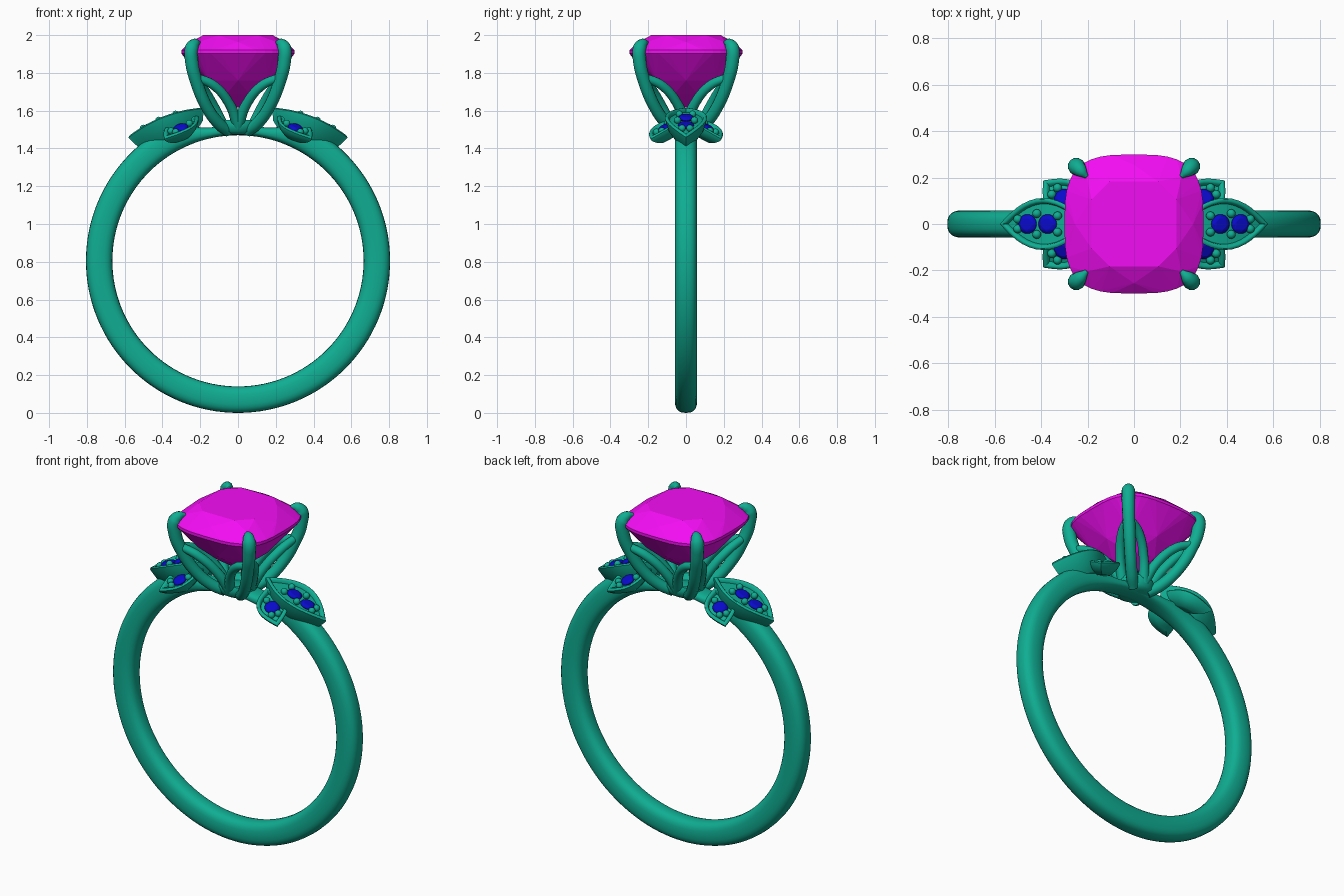
import bpy, bmesh
from math import sin, cos, pi, radians
from mathutils import Vector, Matrix

if "Cube" in bpy.data.objects:
    bpy.data.objects.remove(bpy.data.objects["Cube"])


def material(name, rgb):
    m = bpy.data.materials.new(name)
    m.diffuse_color = (*rgb, 1)
    m.use_nodes = True
    m.node_tree.nodes["Principled BSDF"].inputs["Base Color"].default_value = m.diffuse_color
    return m


METAL = material("teal_metal", (0.005, 0.42, 0.29))
PINK = material("magenta_gem", (0.9, 0.004, 0.9))
BLUE = material("blue_gem", (0.003, 0.003, 0.6))


def finish(bm, name, mat, smooth=None):
    bmesh.ops.recalc_face_normals(bm, faces=bm.faces)
    me = bpy.data.meshes.new(name)
    bm.to_mesh(me)
    bm.free()
    me.materials.append(mat)
    ob = bpy.data.objects.new(name, me)
    bpy.context.collection.objects.link(ob)
    if smooth:
        bpy.ops.object.select_all(action='DESELECT')
        ob.select_set(True)
        bpy.context.view_layer.objects.active = ob
        bpy.ops.object.shade_smooth_by_angle(angle=radians(smooth))
    return ob


def bridge(bm, a, b):
    n = len(a)
    for i in range(n):
        bm.faces.new((a[i], a[(i + 1) % n], b[(i + 1) % n], b[i]))


def spow(v, e):
    return (1 if v >= 0 else -1) * abs(v) ** e


# Faceted stone: convex hull of staggered rings (count, stagger, scale, z)
def gem(name, mat, rings, radius, power, matrix):
    bm = bmesh.new()
    for n, stagger, s, z in rings:
        for i in range(n):
            a = 2 * pi * (i + stagger) / n
            bm.verts.new((radius * s * spow(cos(a), 2 / power),
                          radius * s * spow(sin(a), 2 / power), z))
    res = bmesh.ops.convex_hull(bm, input=bm.verts)
    loose = [g for g in res["geom_interior"] if isinstance(g, bmesh.types.BMVert)]
    bmesh.ops.delete(bm, geom=loose, context='VERTS')
    bm.transform(matrix)
    return finish(bm, name, mat)


# Swept tube through points (x, y, z, radius)
def tube(name, pts):
    cu = bpy.data.curves.new(name, 'CURVE')
    cu.dimensions = '3D'
    cu.bevel_depth = 1
    cu.bevel_resolution = 4
    cu.use_fill_caps = True
    cu.resolution_u = 8
    sp = cu.splines.new('BEZIER')
    sp.bezier_points.add(len(pts) - 1)
    for p, (x, y, z, r) in zip(sp.bezier_points, pts):
        p.co = (x, y, z)
        p.radius = r
        p.handle_left_type = p.handle_right_type = 'AUTO'
    cu.materials.append(METAL)
    ob = bpy.data.objects.new(name, cu)
    bpy.context.collection.objects.link(ob)
    bpy.ops.object.select_all(action='DESELECT')
    ob.select_set(True)
    bpy.context.view_layer.objects.active = ob
    bpy.ops.object.convert(target='MESH')
    bpy.ops.object.shade_smooth_by_angle(angle=radians(60))


# Band: rounded section, thinning under the setting
bm = bmesh.new()
rows = []
for k in range(128):
    phi = 2 * pi * k / 128
    off = abs((phi + pi) % (2 * pi) - pi)
    f = min(1, max(0, (off - radians(10)) / radians(22)))
    t = 0.055 + 0.085 * f * f * (3 - 2 * f)
    row = []
    for j in range(24):
        a = 2 * pi * j / 24
        r = 0.665 + t / 2 + t / 2 * spow(cos(a), 0.75)
        row.append(bm.verts.new((r * sin(phi), 0.059 * spow(sin(a), 0.75), 0.805 + r * cos(phi))))
    rows.append(row)
for k in range(128):
    bridge(bm, rows[k], rows[(k + 1) % 128])
finish(bm, "band", METAL, 60)

# Seat under the centre stone
bm = bmesh.new()
rows = [[bm.verts.new((r * cos(2 * pi * i / 32), r * sin(2 * pi * i / 32), z)) for i in range(32)]
        for r, z in [(0.075, 1.475), (0.1, 1.49), (0.112, 1.53), (0.105, 1.55), (0.085, 1.55), (0.06, 1.52)]]
for a, b in zip(rows, rows[1:]):
    bridge(bm, a, b)
bm.faces.new(rows[0])
bm.faces.new(rows[-1])
finish(bm, "seat", METAL, 50)

# Cushion centre stone
gem("centre_stone", PINK,
    [(8, 0.5, 0.64, 2.0), (8, 0, 0.85, 1.963), (40, 0, 1, 1.92), (40, 0, 1, 1.903),
     (8, 0, 0.64, 1.76), (8, 0.5, 0.36, 1.69), (1, 0, 0, 1.615)], 0.3, 3.2, Matrix())

# Four claws and the arched arms between them
CLAW = [(0.05, 1.49, 0.03), (0.10, 1.53, 0.032), (0.165, 1.62, 0.032), (0.222, 1.76, 0.034),
        (0.245, 1.86, 0.036), (0.245, 1.93, 0.037), (0.228, 1.955, 0.028), (0.203, 1.962, 0.008)]
ARM = [(0.215, 0.225, 1.775, 0.022), (0.13, 0.195, 1.735, 0.025),
       (0.045, 0.135, 1.635, 0.026), (0.0, 0.08, 1.52, 0.03)]
for sx in (1, -1):
    for sy in (1, -1):
        tube("claw", [(sx * d, sy * d, z, r) for d, z, r in CLAW])
        tube("front_back_arm", [(sx * x, sy * y, z, r) for x, y, z, r in ARM])
        tube("side_arm", [(sx * y, sy * x, z, r) for x, y, z, r in ARM])

ROUND = [(8, 0.5, 0.6, 0.012), (8, 0, 0.82, 0.008), (24, 0, 1, 0), (24, 0, 1, -0.003), (8, 0, 0.5, -0.02),
         (1, 0, 0, -0.035)]


# Hollow pointed leaf with rim, small round stones and beads
def leaf(name, mirror, centre, u, n, length, width, depth, sag, stones, beads):
    u = Vector(u).normalized()
    v = Vector(n).cross(u).normalized()
    n = u.cross(v)
    frame = Matrix.Translation(centre) @ Matrix((u, v, n)).transposed().to_4x4()
    frame = Matrix.Diagonal((*mirror, 1, 1)) @ frame
    bend = lambda x: -sag * (x / length) ** 2
    # profile loops: inset distance from the outline, height
    loops = [(0.05, -depth), (0.018, -depth * 0.6), (0.003, -0.02), (0, -0.006), (0.006, 0),
             (0.014, 0), (0.021, -0.006), (0.025, -0.022)]
    bm = bmesh.new()
    rows = []
    N = 40
    for inset, h in loops:
        L, W = length - inset * 1.5, width - inset
        row = []
        for i in range(N):
            a = 2 * pi * i / N
            t = cos(a)
            x = L * t
            y = W * max(0, 1 - t * t) ** 1.1 * (1 if sin(a) >= 0 else -1)
            row.append(bm.verts.new((x, y, h + bend(x))))
        rows.append(row)
    for a, b in zip(rows, rows[1:]):
        bridge(bm, a, b)
    for row in (rows[0], rows[-1]):
        for i in range(N // 2):
            q = [row[i], row[i + 1], row[N - i - 1], row[(N - i) % N]]
            bm.faces.new(list(dict.fromkeys(q)))
    bm.transform(frame)
    finish(bm, name, METAL, 45)
    for x in stones:
        gem(name + "_stone", BLUE, ROUND, 0.042, 2,
            frame @ Matrix.Translation((x, 0, bend(x) - 0.014)))
    for x, y in beads:
        bm = bmesh.new()
        bmesh.ops.create_uvsphere(bm, u_segments=14, v_segments=8, radius=0.019,
                                  matrix=frame @ Matrix.Translation((x, y, bend(x) - 0.01)))
        finish(bm, name + "_bead", METAL, 60)


for sx in (1, -1):
    leaf("large_leaf", (sx, 1), (0.395, 0, 1.57), (0.933, 0, -0.36), (0.36, 0, 0.933),
         0.213, 0.112, 0.12, 0.033, (-0.018, 0.077),
         [(0.03, 0.045), (0.03, -0.045), (0.122, 0.021), (0.122, -0.021), (-0.065, 0.035), (-0.065, -0.035)])
    for sy in (1, -1):
        leaf("small_leaf", (sx, sy), (0.305, 0.115, 1.525), (0.68, 0.6, -0.45), (0.28, 0.42, 0.87),
             0.135, 0.085, 0.075, 0.012, (0.005,), [(0.058, 0.016), (0.055, -0.022), (-0.045, 0.02)])
